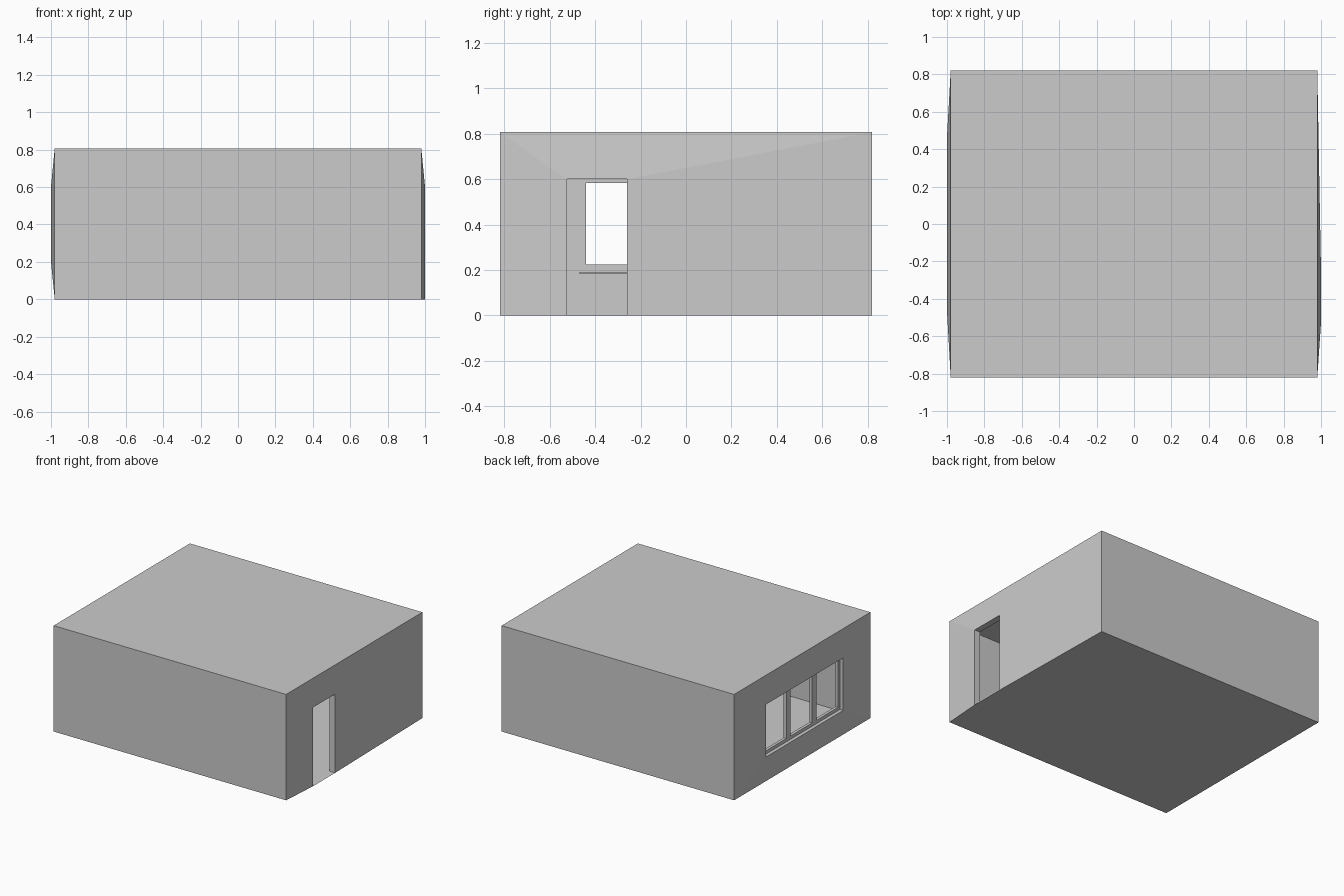
import bpy, bmesh

if "Cube" in bpy.data.objects:
    bpy.data.objects.remove(bpy.data.objects["Cube"])

DOOR = (-0.525, -0.26, 0.0, 0.60)      # y0, y1, z0, z1
WIN = (-0.465, 0.465, 0.20, 0.60)


def make_object(name, bm):
    bmesh.ops.remove_doubles(bm, verts=bm.verts, dist=1e-5)
    bmesh.ops.recalc_face_normals(bm, faces=bm.faces)
    me = bpy.data.meshes.new(name)
    bm.to_mesh(me)
    bm.free()
    ob = bpy.data.objects.new(name, me)
    bpy.context.collection.objects.link(ob)
    return ob


def face(bm, *pts):
    bm.faces.new([bm.verts.new(p) for p in pts])


def rect(x, y0, y1, z0, z1):
    return [(x, y0, z0), (x, y0, z1), (x, y1, z1), (x, y1, z0)]


def bridge(bm, a, b, closed):
    for i in range(4 if closed else 3):
        j = (i + 1) % 4
        face(bm, a[i], a[j], b[j], b[i])


def shell(bm, x, y, z0, z1, x_open):
    """Box whose end walls run from the corners to the opening rims."""
    right, left = rect(x, -y, y, z0, z1), rect(-x, -y, y, z0, z1)
    door = rect(x_open, DOOR[0], DOOR[1], z0, DOOR[3])
    window = rect(-x_open, *WIN)
    bridge(bm, right, door, False)
    bridge(bm, left, window, True)
    face(bm, left[0], left[1], right[1], right[0])      # front
    face(bm, left[3], left[2], right[2], right[3])      # back
    face(bm, left[1], left[2], right[2], right[1])      # top
    face(bm, left[0], right[0], door[0], door[3], right[3], left[3])  # floor
    return door, window


def add_box(bm, lo, hi):
    v = bmesh.ops.create_cube(bm, size=1)["verts"]
    for p in v:
        p.co = [(a + b) / 2 + c * (b - a) for a, b, c in zip(lo, hi, p.co)]


# Room walls: outer and inner skin joined by the door and window reveals
bm = bmesh.new()
door_out, win_out = shell(bm, 0.98, 0.82, 0.0, 0.807, 1.0)
door_in, win_in = shell(bm, 0.953, 0.793, 0.002, 0.78, 0.953)
bridge(bm, door_out, door_in, True)
bridge(bm, win_out, win_in, True)
make_object("room_shell", bm)

# Three window sashes side by side
W, XO, XI = 0.025, -0.973, -0.950
step = (WIN[1] - WIN[0]) / 3
for i in range(3):
    bm = bmesh.new()
    y0, y1, z0, z1 = WIN[0] + i * step, WIN[0] + (i + 1) * step, WIN[2], WIN[3]
    loops = [(rect(x, y0, y1, z0, z1),
              rect(x, y0 + W, y1 - W, z0 + W, z1 - W * 0.7)) for x in (XO, XI)]
    (fo, fi), (bo, bi) = loops
    for a, b in ((fo, fi), (fi, bi), (bi, bo), (bo, fo)):
        bridge(bm, a, b, True)
    make_object(f"window_sash_{i + 1}", bm)

# Inner window sill
bm = bmesh.new()
add_box(bm, (-0.96, -0.47, 0.183), (-0.925, 0.47, 0.192))
make_object("window_sill", bm)
